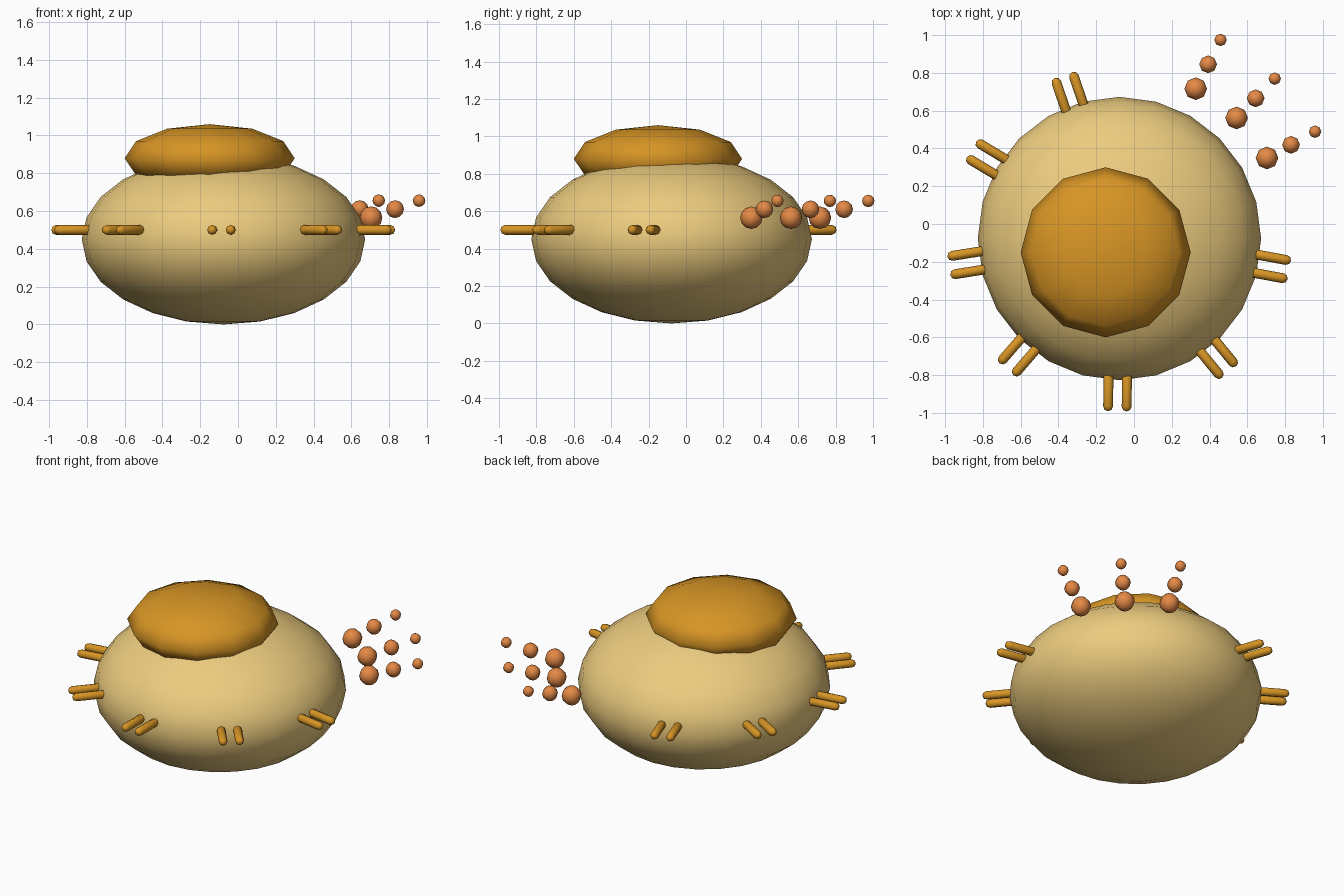
import bpy, bmesh
from math import cos, sin, pi
from mathutils import Matrix, Vector

if "Cube" in bpy.data.objects:
    bpy.data.objects.remove(bpy.data.objects["Cube"])

CX = CY = -0.077          # centre of the round body


def material(name, rgb):
    m = bpy.data.materials.new(name)
    m.diffuse_color = (*rgb, 1)
    m.use_nodes = True
    m.node_tree.nodes["Principled BSDF"].inputs["Base Color"].default_value = m.diffuse_color
    return m


def finish(name, bm, mat):
    bmesh.ops.recalc_face_normals(bm, faces=bm.faces)
    me = bpy.data.meshes.new(name)
    bm.to_mesh(me)
    bm.free()
    for p in me.polygons:
        p.use_smooth = True
    me.materials.append(mat)
    ob = bpy.data.objects.new(name, me)
    bpy.context.collection.objects.link(ob)
    return ob


def ellipsoid(name, centre, radii, seg, rings, mat):
    bm = bmesh.new()
    bmesh.ops.create_uvsphere(bm, u_segments=seg, v_segments=rings, radius=1,
                              matrix=Matrix.Translation(centre) @ Matrix.Diagonal((*radii, 1)))
    return finish(name, bm, mat)


def capsule(name, length, radius, mat, seg=8):
    # spun half-profile, pointing along +x from the origin
    prof = [(0, 0)]
    prof += [(radius * (1 - cos(a)), radius * sin(a)) for a in (pi / 4, pi / 2)]
    prof += [(length - radius * (1 - sin(a)), radius * cos(a)) for a in (0, pi / 4)]
    prof += [(length, 0)]
    bm = bmesh.new()
    vs = [bm.verts.new((x, 0, r)) for x, r in prof]
    es = [bm.edges.new(e) for e in zip(vs, vs[1:])]
    bmesh.ops.spin(bm, geom=vs + es, cent=(0, 0, 0), axis=(1, 0, 0),
                   angle=2 * pi, steps=seg, use_duplicate=False)
    bmesh.ops.remove_doubles(bm, verts=bm.verts, dist=1e-4)
    return finish(name, bm, mat)


cream = material("cream", (0.84, 0.60, 0.21))
amber = material("amber", (0.68, 0.30, 0.018))
orange = material("orange", (0.78, 0.25, 0.06))

# body and off-centre cap
ellipsoid("body", (CX, CY, 0.45), (0.75, 0.75, 0.45), 24, 12, cream)
ellipsoid("cap", (-0.15, -0.15, 0.88), (0.45, 0.45, 0.18), 12, 6, amber)

# seven pairs of short bristles around the waist
for i in range(7):
    a = 1.9 + 0.7 * i
    out, side = Vector((cos(a), sin(a), 0)), Vector((-sin(a), cos(a), 0))
    for s in (-1, 1):
        ob = capsule(f"bristle_{i}_{'a' if s < 0 else 'b'}", 0.21, 0.026, amber)
        ob.location = Vector((CX, CY, 0.5)) + out * 0.705 + side * (0.049 * s)
        ob.rotation_euler.z = a

# spray: three fanned rows of shrinking droplets
for row in range(3):
    a = 0.8 + 0.3 * (row - 1)
    for j, r in enumerate((0.06, 0.047, 0.033)):
        d = 0.89 + 0.145 * j
        ellipsoid(f"droplet_{row}_{j}",
                  (CX + d * cos(a), CY + d * sin(a), 0.565 + 0.045 * j),
                  (r, r, r), 8, 6, orange)
